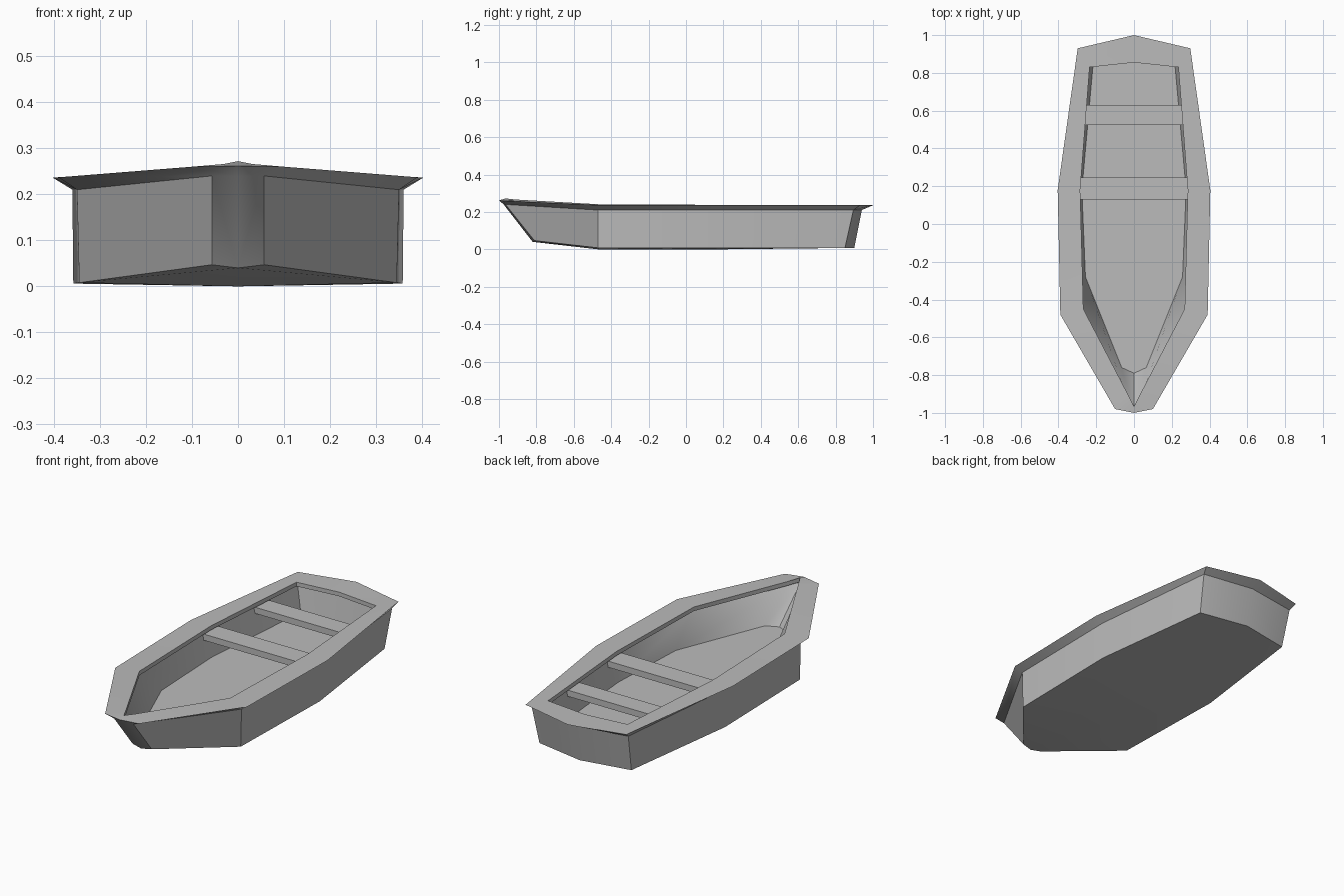
import bpy
import bmesh

cube = bpy.data.objects.get("Cube")
if cube:
    bpy.data.objects.remove(cube, do_unlink=True)

grey = bpy.data.materials.new("plain grey")
grey.use_nodes = True
grey.diffuse_color = (0.5, 0.5, 0.5, 1)
grey.node_tree.nodes["Principled BSDF"].inputs["Base Color"].default_value = (0.5, 0.5, 0.5, 1)


def finish(bm, name):
    """Turn a bmesh into a grey object with sharp-edged smooth shading."""
    bmesh.ops.recalc_face_normals(bm, faces=bm.faces)
    mesh = bpy.data.meshes.new(name)
    bm.to_mesh(mesh)
    bm.free()
    mesh.materials.append(grey)
    obj = bpy.data.objects.new(name, mesh)
    bpy.context.collection.objects.link(obj)
    bpy.ops.object.select_all(action='DESELECT')
    obj.select_set(True)
    bpy.context.view_layer.objects.active = obj
    bpy.ops.object.shade_smooth_by_angle()
    return obj


# Half outlines: bow centre, bow corner, shoulder, midship, stern corner, stern centre
keel_edge = [(0, -.82, .04), (.057, -.81, .047), (.345, -.47, .008),
             (.358, .18, .006), (.272, .85, .008), (0, .9, .008)]
hull_top = [(0, -.975, .24), (.057, -.965, .24), (.35, -.47, .21),
            (.36, .18, .21), (.285, .895, .21), (0, .94, .21)]
rim_outer = [(0, -1, .262), (.1, -.98, .26), (.39, -.48, .237),
             (.404, .18, .237), (.298, .93, .236), (0, 1, .236)]
rim_inner = [(0, -.965, .272), (.03, -.906, .266), (.268, -.45, .24),
             (.285, .18, .238), (.235, .83, .236), (0, .855, .236)]
rim_under = [(x, y, z - .022) for x, y, z in rim_inner]
wall_top = [(0, -.968, .246), (.04, -.912, .24), (.285, -.455, .216),
            (.302, .18, .214), (.25, .86, .212), (0, .885, .212)]
floor_edge = [(0, -.79, .075), (.065, -.76, .075), (.257, -.28, .075),
              (.276, .18, .075), (.217, .84, .075), (0, .86, .075)]

# Hull: loft one half through the outlines, then mirror and weld it
bm = bmesh.new()
rings = [[bm.verts.new(p) for p in ring] for ring in
         (keel_edge, hull_top, rim_outer, rim_inner, rim_under, wall_top, floor_edge)]
for low, high in zip(rings, rings[1:]):
    for i in range(len(low) - 1):
        bm.faces.new((low[i], low[i + 1], high[i + 1], high[i]))

# Inside floor, and the slightly cambered bottom along a centre line
bm.faces.new(rings[-1])
edge = rings[0]
centre = [bm.verts.new((0, y, 0)) for y in (-.47, .18)]
bm.faces.new((edge[0], edge[1], edge[2], centre[0]))
bm.faces.new((centre[0], edge[2], edge[3], centre[1]))
bm.faces.new((centre[1], edge[3], edge[4], edge[5]))

bmesh.ops.mirror(bm, geom=bm.verts[:] + bm.edges[:] + bm.faces[:],
                 axis='X', merge_dist=.0005)
bmesh.ops.remove_doubles(bm, verts=bm.verts, dist=.0005)
finish(bm, "hull")


# Benches: planks let into the side walls
def bench(name, y_front, y_back, half_width, z_low=.177, z_high=.21):
    bm = bmesh.new()
    bmesh.ops.create_cube(bm, size=1)
    for v in bm.verts:
        v.co.x *= 2 * half_width
        v.co.y = y_front if v.co.y < 0 else y_back
        v.co.z = z_low if v.co.z < 0 else z_high
    finish(bm, name)


bench("middle_bench", .13, .245, .307)
bench("rear_bench", .525, .63, .28)
